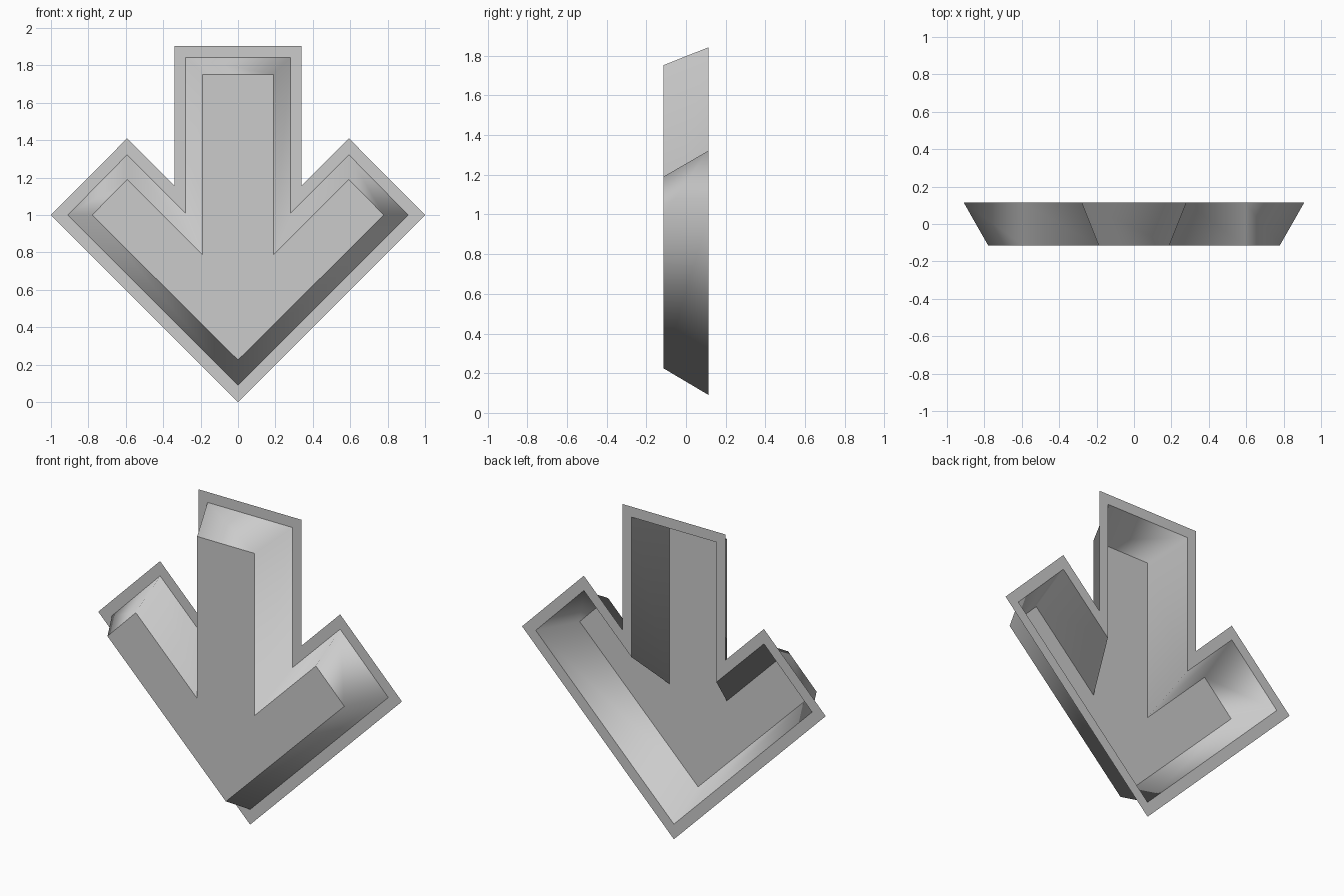
import bpy
import bmesh

cube = bpy.data.objects.get("Cube")
if cube:
    bpy.data.objects.remove(cube, do_unlink=True)

grey = bpy.data.materials.new("light grey")
grey.use_nodes = True
colour = (0.6, 0.6, 0.6, 1)
grey.diffuse_color = colour
grey.node_tree.nodes["Principled BSDF"].inputs["Base Color"].default_value = colour

FRONT, BACK = -0.114, 0.114


def arrow_loop(bm, half, y):
    """Mirror a right-hand profile into a closed ring of vertices."""
    points = half + [(-x, z) for x, z in reversed(half) if x > 0]
    return [bm.verts.new((x, y, z)) for x, z in points]


# Right half of each outline, from the top corner down to the tip
rim = [(0.34, 1.905), (0.34, 1.157), (0.593, 1.41), (1, 1), (0, 0)]
mouth = [(0.28, 1.843), (0.28, 1.01), (0.593, 1.322), (0.91, 1), (0, 0.09)]
panel = [(0.189, 1.752), (0.189, 0.787), (0.593, 1.19), (0.78, 1), (0, 0.225)]

bm = bmesh.new()
rings = [arrow_loop(bm, rim, BACK), arrow_loop(bm, mouth, BACK),
         arrow_loop(bm, panel, FRONT)]

# Flat flange, then the sloping walls, which blend softly round the corners
for outer, inner, smooth in ((rings[0], rings[1], False), (rings[1], rings[2], True)):
    n = len(outer)
    for i in range(n):
        j = (i + 1) % n
        face = bm.faces.new((outer[i], inner[i], inner[j], outer[j]))
        face.smooth = smooth

# Front panel
bm.faces.new(rings[2])
bmesh.ops.recalc_face_normals(bm, faces=bm.faces[:])
bm.normal_update()
if bm.faces[:][-1].normal.y > 0:
    bmesh.ops.reverse_faces(bm, faces=bm.faces[:])

# Crisp borders where the walls meet the panel and the flange
for edge in bm.edges:
    if len({f.smooth for f in edge.link_faces}) == 2:
        edge.smooth = False

mesh = bpy.data.meshes.new("arrow_shell")
bm.to_mesh(mesh)
bm.free()
mesh.materials.append(grey)
arrow = bpy.data.objects.new("arrow_shell", mesh)
bpy.context.collection.objects.link(arrow)
